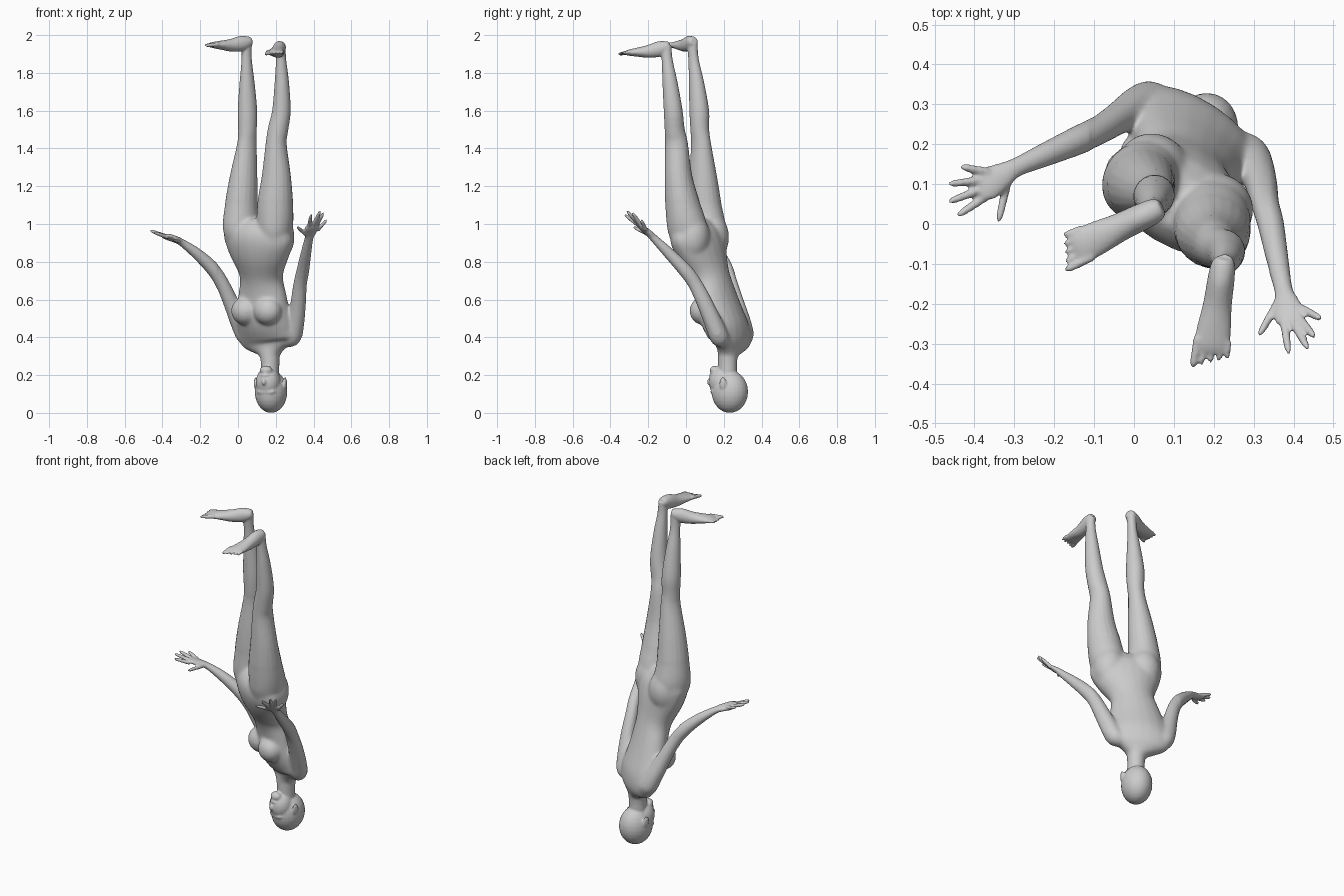
import bpy, bmesh
from math import cos, sin, pi
from mathutils import Vector, Matrix

bm = bmesh.new()
LAT = Vector((.85, -.53, 0))      # across the hips and shoulders
FWD = Vector((-.53, -.85, 0))     # the way the chest faces


def spline(r, i, t):
    p = [r[max(0, min(len(r) - 1, i + k))] for k in (-1, 0, 1, 2)]
    return [.5 * (2 * b + (c - a) * t + (2 * a - 5 * b + 4 * c - d) * t * t
            + (3 * b - a - 3 * c + d) * t ** 3) for a, b, c, d in zip(*p)]


def loft(rings, ref, n=20, sub=4):
    """Closed tube through rings of (x, y, z, half width, half depth)."""
    pts = [spline(rings, i, k / sub) for i in range(len(rings) - 1) for k in range(sub)]
    pts.append(list(rings[-1]))
    loops = []
    for i, p in enumerate(pts):
        a, b = pts[max(0, i - 1)], pts[min(len(pts) - 1, i + 1)]
        t = (Vector(b[:3]) - Vector(a[:3])).normalized()
        ref_v = Vector(ref)
        u = (ref_v - t * ref_v.dot(t)).normalized()
        v = t.cross(u)
        loops.append([bm.verts.new(Vector(p[:3]) + u * p[3] * cos(2 * pi * k / n)
                                   + v * p[4] * sin(2 * pi * k / n)) for k in range(n)])
    for A, B in zip(loops, loops[1:]):
        for k in range(n):
            bm.faces.new((A[k], A[(k + 1) % n], B[(k + 1) % n], B[k]))
    bm.faces.new(loops[0][::-1])
    bm.faces.new(loops[-1])


def ball(c, r, fwd=FWD):
    """Ellipsoid: radii are across, along fwd, and up."""
    f = Vector(fwd).normalized()
    s = Vector((-f.y, f.x, 0))
    m = Matrix((s, f, (0, 0, 1))).transposed().to_4x4()
    bmesh.ops.create_uvsphere(bm, u_segments=24, v_segments=14, radius=1,
                              matrix=Matrix.Translation(c) @ m @ Matrix.Diagonal((*r, 1)))


def digit(a, b, r, ref):
    """Finger or toe with a rounded tip."""
    a, b = Vector(a), Vector(b)
    steps = ((0, 1.1), (.5, 1), (.85, .85), (1, .35))
    loft([(*a.lerp(b, t), r * s, r * s) for t, s in steps], ref, 10, 2)


# torso and neck, from crotch down to the head
loft([(.105, .04, 1.03, .07, .05), (.105, .045, 1.0, .15, .085), (.107, .055, .94, .202, .113),
      (.112, .085, .85, .178, .114), (.123, .13, .73, .124, .092), (.13, .16, .63, .138, .09),
      (.135, .187, .52, .16, .1), (.15, .22, .44, .17, .092), (.162, .235, .385, .172, .074),
      (.166, .23, .345, .12, .06), (.168, .223, .31, .061, .055),
      (.17, .22, .27, .049, .051), (.17, .22, .18, .048, .05)], LAT)

# breasts and buttocks
mid, hip = Vector((.135, .187, .54)), Vector((.107, .055, .93))
for s in (-1, 1):
    ball(mid + FWD * .07 + LAT * s * .07, (.078, .07, .075))
    ball(hip - FWD * .04 + LAT * s * .095, (.092, .088, .125))

# legs, from hip up to heel
loft([(.055, .1, .84, .04, .05), (.035, .11, .9, .075, .085), (.018, .11, .98, .093, .106),
      (.018, .1, 1.1, .085, .091),
      (.03, .09, 1.25, .07, .077), (.047, .08, 1.42, .048, .057), (.05, .073, 1.5, .048, .051),
      (.05, .07, 1.6, .051, .053), (.048, .055, 1.75, .038, .042), (.046, .04, 1.87, .026, .029),
      (.046, .033, 1.955, .026, .03)], (.75, -.66, 0))
loft([(.175, .02, .84, .04, .05), (.188, .01, .9, .075, .085), (.195, .006, .98, .096, .106),
      (.197, -.018, 1.1, .096, .093),
      (.203, -.04, 1.25, .078, .073), (.202, -.05, 1.42, .056, .061), (.212, -.06, 1.5, .054, .053),
      (.23, -.068, 1.6, .049, .05), (.232, -.085, 1.75, .038, .04), (.228, -.1, 1.87, .027, .029),
      (.226, -.106, 1.94, .026, .03)], (1, -.2, 0))


# feet with soles up: heel, toe line, outward side of the big toe
def foot(heel, toe, sign):
    heel, toe = Vector(heel), Vector(toe)
    d = toe - heel
    side = Vector((-d.y, d.x, 0)).normalized() * sign
    prof = ((0, .02, .02, 0), (.06, .03, .03, -.002), (.2, .034, .041, -.008),
            (.42, .036, .034, -.012), (.65, .043, .023, -.006), (.8, .045, .016, -.002), (.87, .038, .009, 0))
    loft([(*(heel + d * t + Vector((0, 0, dz))), w, h) for t, w, h, dz in prof], side)
    for k in range(5):
        o = side * (.036 - k * .019)
        digit(heel + d * .75 + o, heel + d * (1.03 - .03 * k) + o * 1.08, .011 if k == 0 else .0078, side)


foot((.07, .042, 1.968), (-.182, -.078, 1.945), 1)
foot((.226, -.085, 1.944), (.187, -.358, 1.9), -1)

# arms, shoulder to knuckles
refA, refB = (.45, -.85, .1), (1, .35, 0)
loft([(.1, .27, .41, .04, .045), (.048, .305, .405, .053, .052), (.012, .298, .47, .05, .05),
      (-.035, .268, .58, .042, .043), (-.088, .235, .695, .037, .037), (-.14, .21, .77, .036, .036),
      (-.22, .175, .845, .03, .029), (-.295, .142, .9, .024, .019), (-.33, .122, .918, .033, .017),
      (-.37, .1, .932, .042, .015), (-.392, .09, .938, .034, .01)], refA)
loft([(.235, .2, .405, .04, .045), (.283, .178, .4, .05, .052), (.303, .148, .47, .046, .05),
      (.318, .1, .58, .041, .044), (.328, .05, .68, .036, .039), (.342, .0, .75, .034, .037),
      (.358, -.085, .84, .029, .03), (.375, -.165, .92, .023, .021), (.381, -.195, .95, .032, .017),
      (.39, -.23, .978, .04, .014), (.393, -.245, .99, .033, .01)], refB)

# fingers and thumbs
for a, b in (((-.368, .13, .932), (-.435, .144, .955)), ((-.38, .11, .935), (-.466, .1, .965)),
             ((-.38, .088, .935), (-.466, .055, .965)), ((-.372, .068, .93), (-.444, .02, .955)),
             ((-.318, .105, .91), (-.34, .005, .915))):
    digit(a, b, .0105, (0, 0, 1))
for a, b in (((.42, -.212, .968), (.47, -.238, 1.022)), ((.41, -.23, .982), (.453, -.284, 1.06)),
             ((.395, -.24, .988), (.437, -.314, 1.07)), ((.375, -.238, .982), (.388, -.325, 1.05)),
             ((.365, -.19, .94), (.313, -.28, .985))):
    digit(a, b, .0105, (1, 0, 0))

# head: skull, face, chin, nose, lips, brow, ears
look = Vector((-.33, -.94, 0)).normalized()
across = Vector((-look.y, look.x, 0))
skull = Vector((.175, .232, .112))
for fwd, side, z, r in ((0, 0, 0, (.085, .098, .112)), (.045, 0, .05, (.066, .068, .08)),
                        (.08, 0, .112, (.034, .03, .026)), (.11, 0, .052, (.012, .018, .02)),
                        (.096, 0, .085, (.026, .018, .013)), (.08, 0, .0, (.052, .022, .02)),
                        (.01, .083, .045, (.008, .02, .032)),
                        (.01, -.083, .045, (.008, .02, .032))):
    ball(skull + look * fwd + across * side + Vector((0, 0, z)), r, look)

# fuse all parts into one continuous skin
bmesh.ops.recalc_face_normals(bm, faces=bm.faces)
mesh = bpy.data.meshes.new("body")
bm.to_mesh(mesh)
bm.free()
body = bpy.data.objects.new("body", mesh)
bpy.context.collection.objects.link(body)
fuse = body.modifiers.new("fuse", 'REMESH')
fuse.mode = 'VOXEL'
fuse.voxel_size = .0055
fuse.use_smooth_shade = True
fused = bpy.data.meshes.new_from_object(body.evaluated_get(bpy.context.evaluated_depsgraph_get()))
body.modifiers.clear()
body.data = fused

# blend the joints of the torso and thighs more than the hands, feet and face
trunk = body.vertex_groups.new(name="trunk")
trunk.add([v.index for v in fused.vertices
           if .29 < v.co.z < 1.12 and -.11 < v.co.x < .34 and v.co.y > -.13], 1, 'REPLACE')
for name, group, count in (("blend", "trunk", 45), ("soften", "", 3)):
    soft = body.modifiers.new(name, 'SMOOTH')
    soft.factor = .5
    soft.iterations = count
    soft.vertex_group = group
thin = body.modifiers.new("thin", 'DECIMATE')
thin.ratio = .4
